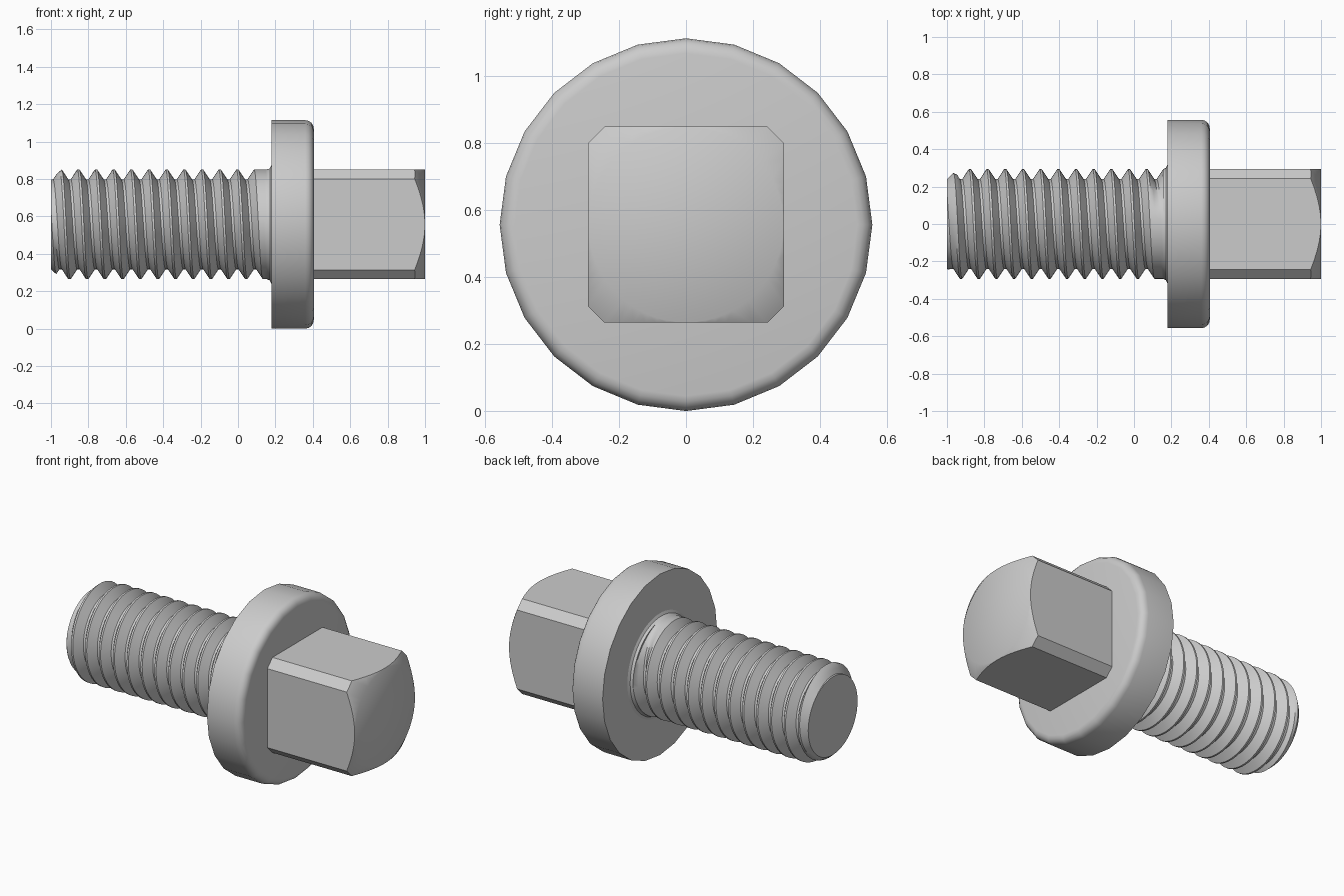
import bpy, bmesh, math

cube = bpy.data.objects.get("Cube")
if cube:
    bpy.data.objects.remove(cube, do_unlink=True)

AXIS_Z = 0.557          # height of the bolt axis
SHANK_R = 0.293
ROOT_R = 0.24
PITCH = 0.0945
VALLEY_X = -0.83        # groove position where the angle is zero

steel = bpy.data.materials.new("steel grey")
steel.use_nodes = True
GREY = (0.6, 0.6, 0.6, 1)
steel.diffuse_color = GREY
steel.node_tree.nodes["Principled BSDF"].inputs["Base Color"].default_value = GREY


def lathe(name, column, segments):
    """Sweep column(angle) -> [(x, radius)] around the bolt axis."""
    bm = bmesh.new()
    rows = []
    for i in range(segments + 1):
        a = math.tau * i / segments
        rows.append([bm.verts.new((x, r * math.cos(a), AXIS_Z + r * math.sin(a)))
                     for x, r in column(a)])
    for p, q in zip(rows, rows[1:]):
        for j in range(len(p) - 1):
            bm.faces.new((p[j], p[j + 1], q[j + 1], q[j]))
    bmesh.ops.remove_doubles(bm, verts=bm.verts, dist=0.0002)
    return finish(name, bm)


def finish(name, bm):
    bmesh.ops.recalc_face_normals(bm, faces=bm.faces)
    mesh = bpy.data.meshes.new(name)
    bm.to_mesh(mesh)
    bm.free()
    mesh.materials.append(steel)
    obj = bpy.data.objects.new(name, mesh)
    bpy.context.collection.objects.link(obj)
    return obj


def activate(obj):
    bpy.ops.object.select_all(action='DESELECT')
    obj.select_set(True)
    bpy.context.view_layer.objects.active = obj


def smooth(obj, degrees):
    activate(obj)
    bpy.ops.object.shade_smooth_by_angle(angle=math.radians(degrees))


def clamp(v, lo=0.0, hi=1.0):
    return max(lo, min(hi, v))


# Threaded shank: helical V groove, chamfered tip, fillet at the flange
def thread_radius(x, angle):
    turn = angle / math.tau
    u = (x - VALLEY_X) / PITCH - turn
    k = round(u)
    groove_x = VALLEY_X + PITCH * (k + turn)
    flank = clamp((abs(u - k) - 0.07) / 0.37)
    fade = clamp((0.135 - groove_x) / 0.015)
    r = SHANK_R - (SHANK_R - ROOT_R) * (1 - flank) * fade
    return min(r, ROOT_R + (x + 1) * 0.95)


def thread_column(angle):
    pts = [(-1, 0)]
    for k in range(-4, 13):
        for d in (-0.44, -0.25, -0.07, 0.07, 0.25, 0.44):
            x = VALLEY_X + PITCH * (k + d + angle / math.tau)
            x = clamp(x, -1, 0.155)
            pts.append((x, thread_radius(x, angle)))
    return pts + [(0.155, SHANK_R), (0.17, 0.3), (0.18, 0.32), (0.19, 0.32)]


smooth(lathe("threaded_shank", thread_column, 64), 35)

# Flange with one rounded rim
ROUND = 0.045
rim = [(0.405 - ROUND + ROUND * math.sin(t), AXIS_Z - ROUND + ROUND * math.cos(t))
       for t in (math.pi / 2 * i / 4 for i in range(5))]
flange_profile = [(0.178, 0), (0.178, AXIS_Z)] + rim + [(0.405, 0)]
smooth(lathe("flange", lambda a: flange_profile, 24), 35)

# Square drive head: chamfered square bar, end corners turned to a cone
HALF, CUT = SHANK_R, 0.243
corners = []
for sy, sz in ((1, 1), (-1, 1), (-1, -1), (1, -1)):
    pair = [(sy * HALF, sz * CUT), (sy * CUT, sz * HALF)]
    corners += pair if sy * sz > 0 else pair[::-1]
bm = bmesh.new()
base = bm.faces.new([bm.verts.new((0.4, y, AXIS_Z + z)) for y, z in corners])
side = bmesh.ops.extrude_face_region(bm, geom=[base])
bmesh.ops.translate(bm, vec=(0.6, 0, 0),
                    verts=[v for v in side["geom"] if isinstance(v, bmesh.types.BMVert)])
head = finish("square_head", bm)

cone_profile = [(0.3, 0), (0.3, 0.613), (0.8, 0.613), (1.0, 0.292), (1.0, 0)]
cone = lathe("head_cone_cutter", lambda a: cone_profile, 64)
cone.hide_render = True
mod = head.modifiers.new("turned end", 'BOOLEAN')
mod.operation = 'INTERSECT'
mod.solver = 'EXACT'
mod.object = cone
activate(head)
bpy.ops.object.modifier_apply(modifier=mod.name)
bpy.data.objects.remove(cone, do_unlink=True)
smooth(head, 35)
